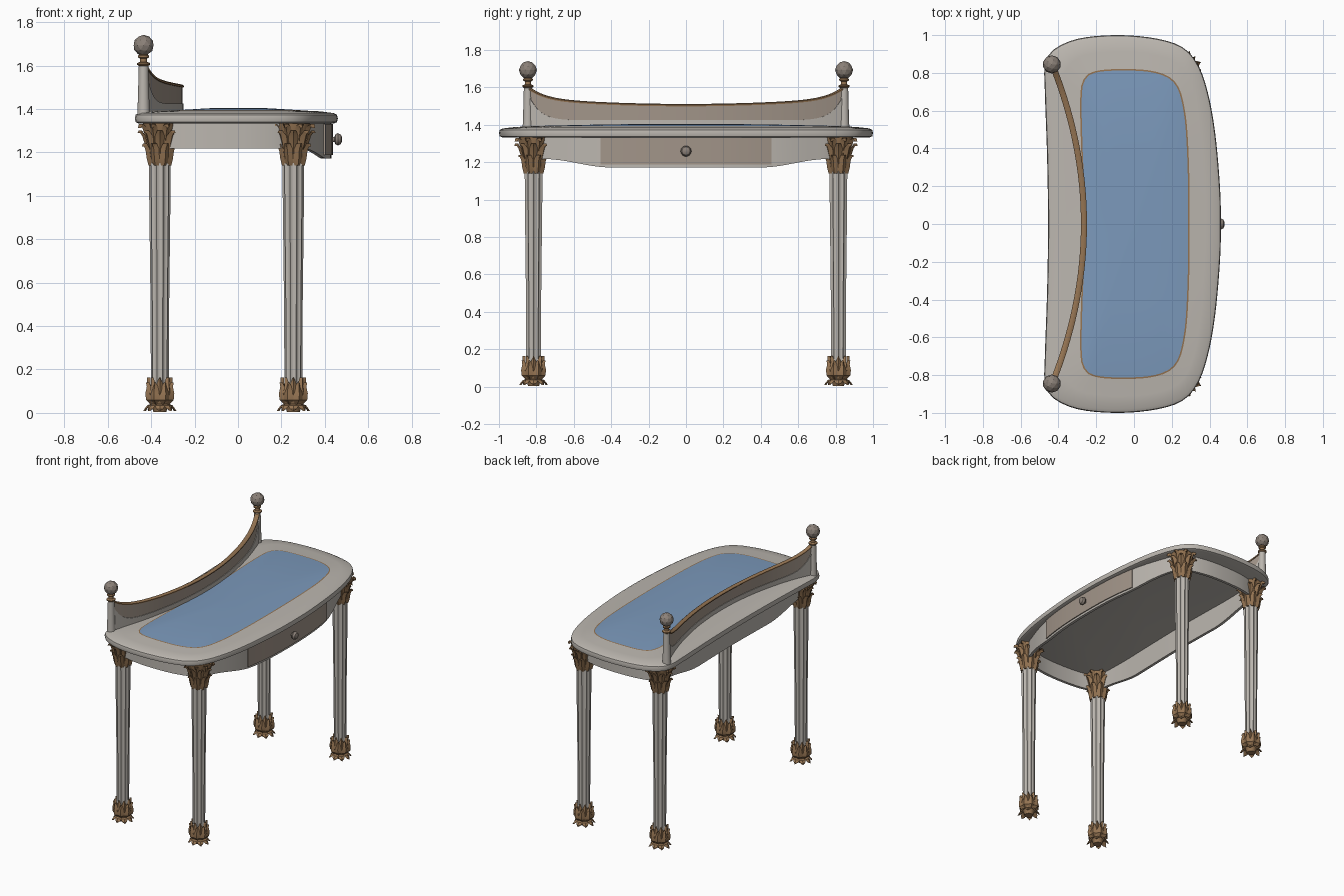
import bpy, bmesh, math
from mathutils import Vector

cube = bpy.data.objects.get("Cube")
if cube:
    bpy.data.objects.remove(cube)


def material(name, rgb):
    m = bpy.data.materials.new(name)
    m.use_nodes = True
    m.diffuse_color = (*rgb, 1)
    bsdf = m.node_tree.nodes["Principled BSDF"]
    bsdf.inputs["Base Color"].default_value = (*rgb, 1)
    bsdf.inputs["Roughness"].default_value = 0.6
    return m


PAINT = material("pale grey paint", (0.50, 0.47, 0.43))
TAN = material("tan wood", (0.36, 0.30, 0.25))
BRONZE = material("brown gilding", (0.30, 0.175, 0.085))
BLUE = material("blue inlay", (0.20, 0.32, 0.50))
STONE = material("grey brown knob", (0.26, 0.22, 0.19))


def finish(name, bm, mats, angle=35):
    bmesh.ops.recalc_face_normals(bm, faces=bm.faces)
    me = bpy.data.meshes.new(name)
    bm.to_mesh(me)
    bm.free()
    for m in mats:
        me.materials.append(m)
    ob = bpy.data.objects.new(name, me)
    bpy.context.collection.objects.link(ob)
    bpy.ops.object.select_all(action='DESELECT')
    ob.select_set(True)
    bpy.context.view_layer.objects.active = ob
    if angle:
        bpy.ops.object.shade_smooth_by_angle(angle=math.radians(angle))
    return ob


def loft(bm, rings, mats=None, closed=True, caps=True, loop=False):
    """Skin a list of point rings; mats gives a material index per band."""
    vr = [[bm.verts.new(p) for p in r] for r in rings]
    n = len(vr[0])
    bands = len(vr) if loop else len(vr) - 1
    for i in range(bands):
        a, b = vr[i], vr[(i + 1) % len(vr)]
        for j in range(n if closed else n - 1):
            k = (j + 1) % n
            f = bm.faces.new((a[j], a[k], b[k], b[j]))
            if mats:
                f.material_index = mats[i] if isinstance(mats, list) else mats(j)
    if caps:
        bm.faces.new(vr[0][::-1]).material_index = mats[0] if isinstance(mats, list) else 0
        bm.faces.new(vr[-1]).material_index = mats[-1] if isinstance(mats, list) else 0


def outline(half, count=112):
    """Smooth closed plan curve from half its points, mirrored in y."""
    pts = [Vector(p) for p in half + [(x, -y) for x, y in half[-2:0:-1]]]
    n, dense = len(pts), []
    for i in range(n):
        a, b, c, d = (pts[(i + k) % n] for k in (-1, 0, 1, 2))
        for s in range(12):
            t = s / 12
            dense.append(0.5 * (2*b + (c-a)*t + (2*a-5*b+4*c-d)*t*t + (3*b-a-3*c+d)*t**3))
    dense.append(dense[0])
    dist = [0]
    for a, b in zip(dense, dense[1:]):
        dist.append(dist[-1] + (b - a).length)
    out, i = [], 0
    for k in range(count):
        want = dist[-1] * k / count
        while dist[i + 1] < want:
            i += 1
        out.append(dense[i].lerp(dense[i+1], (want - dist[i]) / (dist[i+1] - dist[i])))
    return out


def offset(pts, d):
    """Move a counter-clockwise plan curve outward by d."""
    res = []
    for i, p in enumerate(pts):
        t = (pts[(i + 1) % len(pts)] - pts[i - 1]).normalized()
        res.append(p + Vector((t.y, -t.x)) * d)
    return res


def at(pts, z):
    return [(p.x, p.y, z) for p in pts]


def lathe(name, profile, loc, mats, bands=None, seg=20, axis='Z', angle=35):
    bm = bmesh.new()
    rings = []
    for r, h in profile:
        ring = [(r * math.cos(2*math.pi*k/seg), r * math.sin(2*math.pi*k/seg), h) for k in range(seg)]
        rings.append([(h, x, y) for x, y, h in ring] if axis == 'X' else ring)
    loft(bm, rings, bands)
    ob = finish(name, bm, mats, angle)
    ob.location = loc
    return ob


# Table top with domed surface, dark border line and blue inlay
edge = outline([(0.46, 0), (0.455, 0.2), (0.43, 0.48), (0.39, 0.7), (0.335, 0.85), (0.25, 0.94),
                (0.1, 0.985), (-0.1, 1.0), (-0.3, 0.98), (-0.43, 0.92), (-0.472, 0.84),
                (-0.472, 0.7), (-0.46, 0.35), (-0.455, 0)])
inlay = outline([(0.295, 0), (0.29, 0.35), (0.27, 0.6), (0.22, 0.75), (0.1, 0.81), (-0.1, 0.82),
                 (-0.22, 0.805), (-0.27, 0.76), (-0.285, 0.66), (-0.28, 0.4), (-0.265, 0)])
mid = [a.lerp(b, 0.5) for a, b in zip(edge, inlay)]
inner = offset(inlay, -0.008)
bm = bmesh.new()
loft(bm, [at(offset(edge, -0.018), 1.333), at(offset(edge, -0.004), 1.339), at(edge, 1.356),
          at(offset(edge, -0.004), 1.373), at(offset(edge, -0.02), 1.381), at(mid, 1.389),
          at(inlay, 1.393), at(inner, 1.394), at([p * 0.5 for p in inner], 1.403),
          at([p * 0.05 for p in inner], 1.405)], [0, 0, 0, 0, 0, 0, 1, 2, 2])
finish("table_top", bm, [PAINT, BRONZE, BLUE])

# Apron: a thin skirt whose lower edge dips along the long sides
skirt = outline([(0.43, 0), (0.422, 0.25), (0.39, 0.48), (0.33, 0.68), (0.26, 0.82), (0.1, 0.875),
                 (-0.1, 0.885), (-0.28, 0.865), (-0.37, 0.81), (-0.39, 0.6), (-0.385, 0.3), (-0.38, 0)])
skirt_in = offset(skirt, -0.02)


def low(y):
    s = min(1, max(0, (0.76 - abs(y)) / 0.36))
    return 1.218 - 0.046 * s * s * (3 - 2 * s)


bm = bmesh.new()
loft(bm, [at(skirt, 1.337), [(p.x, p.y, low(p.y)) for p in skirt],
          [(q.x, q.y, low(p.y)) for p, q in zip(skirt, skirt_in)], at(skirt_in, 1.337)],
     caps=False, loop=True)
finish("apron", bm, [PAINT])

# Drawer front following the bowed apron, with its knob
bow = sorted((p for p in offset(skirt, 0.007) if p.x > 0 and abs(p.y) < 0.49), key=lambda p: p.y)
bm = bmesh.new()
loft(bm, [[(p.x - dx, p.y, z) for dx, z in ((0, 1.188), (0, 1.33), (0.02, 1.33), (0.02, 1.188))] for p in bow])
finish("drawer_front", bm, [TAN])
lathe("drawer_knob", [(0.012, 0), (0.012, 0.012), (0.024, 0.017), (0.029, 0.028), (0.022, 0.042), (0.008, 0.048)],
      (0.432, 0, 1.26), [STONE], axis='X', seg=14)

# Curved gallery rail along the back of the top
END = 0.85
steps = [k / 32 for k in range(-32, 33)]
rail_x = lambda u: -0.265 - 0.17 * u * u
rail_top = lambda u: 1.505 + 0.035 * u**2 + 0.065 * u**10
panel_low = lambda u: 1.425 + 0.165 * u**14


def sweep(name, section, mat_list, rule=None):
    """Sweep a section(u) of (offset, z) pairs along the rail's plan curve."""
    bm, rings = bmesh.new(), []
    for u in steps:
        n = Vector((END, 0.34 * u, 0)).normalized()
        rings.append([Vector((rail_x(u), END * u, z)) + n * o for o, z in section(u)])
    loft(bm, rings, rule)
    finish(name, bm, mat_list, 40)


sweep("gallery_wall", lambda u: [(-0.013, 1.37), (0.013, 1.37), (0.013, panel_low(u)), (0.009, panel_low(u)),
                                 (0.009, rail_top(u)), (-0.009, rail_top(u)), (-0.009, panel_low(u)),
                                 (-0.013, panel_low(u))],
      [PAINT, TAN], lambda j: 1 if j in (3, 5) else 0)
sweep("gallery_trim", lambda u: [(o, rail_top(u) + h) for o, h in
                                 ((-0.015, -0.006), (0.015, -0.006), (0.016, 0.002), (0.008, 0.007),
                                  (-0.008, 0.007), (-0.016, 0.002))], [BRONZE])


# Leaves: a ring of folded, pointed blades, each from rows of (radius, height, half width)
def leaves(bm, rows, count, turn=0.0, fold=0.012, thick=0.006):
    for k in range(count):
        a = 2 * math.pi * (k + turn) / count
        out, side = Vector((math.cos(a), math.sin(a), 0)), Vector((-math.sin(a), math.cos(a), 0))
        rings = []
        for r, z, w in rows:
            c = out * r + Vector((0, 0, z))
            b = out * -fold
            rings.append([c + b + side * w, c + out * 0.003, c + b - side * w, c - out * thick + b * 0.6])
        loft(bm, rings)


def revolve(bm, profile, seg=16):
    loft(bm, [[(r * math.cos(2*math.pi*k/seg), r * math.sin(2*math.pi*k/seg), z) for k in range(seg)]
              for r, z in profile])


def leg(name, x, y):
    # Fluted tapering shaft
    bm, rings, flutes = bmesh.new(), [], 10
    for r, z in ((0.041, 0.1), (0.043, 0.5), (0.049, 1.0), (0.05, 1.2)):
        rings.append([(r * (1 - 0.17 * d) * math.cos(a), r * (1 - 0.17 * d) * math.sin(a), z)
                      for k in range(flutes * 4)
                      for a, d in [(2 * math.pi * k / (flutes * 4), (0, 0.75, 1, 0.75)[k % 4])]])
    loft(bm, rings)
    finish(name + "_shaft", bm, [PAINT], 30).location = (x, y, 0)

    # Bud-shaped foot with splayed base leaves
    bm = bmesh.new()
    revolve(bm, [(0.03, 0.004), (0.036, 0.03), (0.054, 0.055), (0.058, 0.085), (0.05, 0.12), (0.04, 0.13)])
    leaves(bm, [(0.03, 0.045, 0.014), (0.055, 0.035, 0.024), (0.068, 0.018, 0.016), (0.074, 0.008, 0.002)], 8, fold=0.005)
    leaves(bm, [(0.04, 0.035, 0.012), (0.066, 0.06, 0.025), (0.069, 0.09, 0.024), (0.062, 0.12, 0.013),
                (0.066, 0.14, 0.002)], 8, 0.5)
    leaves(bm, [(0.045, 0.05, 0.014), (0.062, 0.09, 0.024), (0.055, 0.13, 0.016), (0.056, 0.163, 0.002)], 8)
    finish(name + "_foot", bm, [BRONZE], 30).location = (x, y, 0)

    # Leafy capital with curling tips
    bm = bmesh.new()
    revolve(bm, [(0.048, 1.15), (0.054, 1.165), (0.052, 1.2), (0.06, 1.26), (0.074, 1.31), (0.078, 1.334)])
    leaves(bm, [(0.054, 1.14, 0.012), (0.062, 1.17, 0.024), (0.068, 1.21, 0.022), (0.082, 1.24, 0.014),
                (0.086, 1.228, 0.004)], 8, 0.5)
    leaves(bm, [(0.054, 1.17, 0.012), (0.064, 1.23, 0.024), (0.078, 1.275, 0.022), (0.095, 1.3, 0.013),
                (0.1, 1.288, 0.004)], 8)
    leaves(bm, [(0.058, 1.22, 0.01), (0.07, 1.275, 0.02), (0.086, 1.318, 0.018), (0.102, 1.33, 0.014),
                (0.106, 1.312, 0.006)], 8, 0.5)
    finish(name + "_capital", bm, [BRONZE], 30).location = (x, y, 0)


for side, s in (("left", -1), ("right", 1)):
    leg("front_leg_" + side, 0.255, 0.815 * s)
    leg("back_leg_" + side, -0.36, 0.815 * s)

    # End post of the gallery with its faceted ball finial
    lathe("post_" + side, [(0.029, 1.37), (0.026, 1.45), (0.022, 1.6)], (-0.435, 0.845 * s, 0), [PAINT], seg=16)
    lathe("finial_neck_" + side, [(0.022, 1.598), (0.03, 1.604), (0.03, 1.611), (0.017, 1.617), (0.016, 1.632),
                                  (0.026, 1.638), (0.026, 1.645), (0.018, 1.652)], (-0.435, 0.845 * s, 0), [BRONZE], seg=16)
    bm = bmesh.new()
    bmesh.ops.create_icosphere(bm, subdivisions=2, radius=0.048)
    finish("finial_ball_" + side, bm, [STONE], 0).location = (-0.435, 0.845 * s, 1.693)
